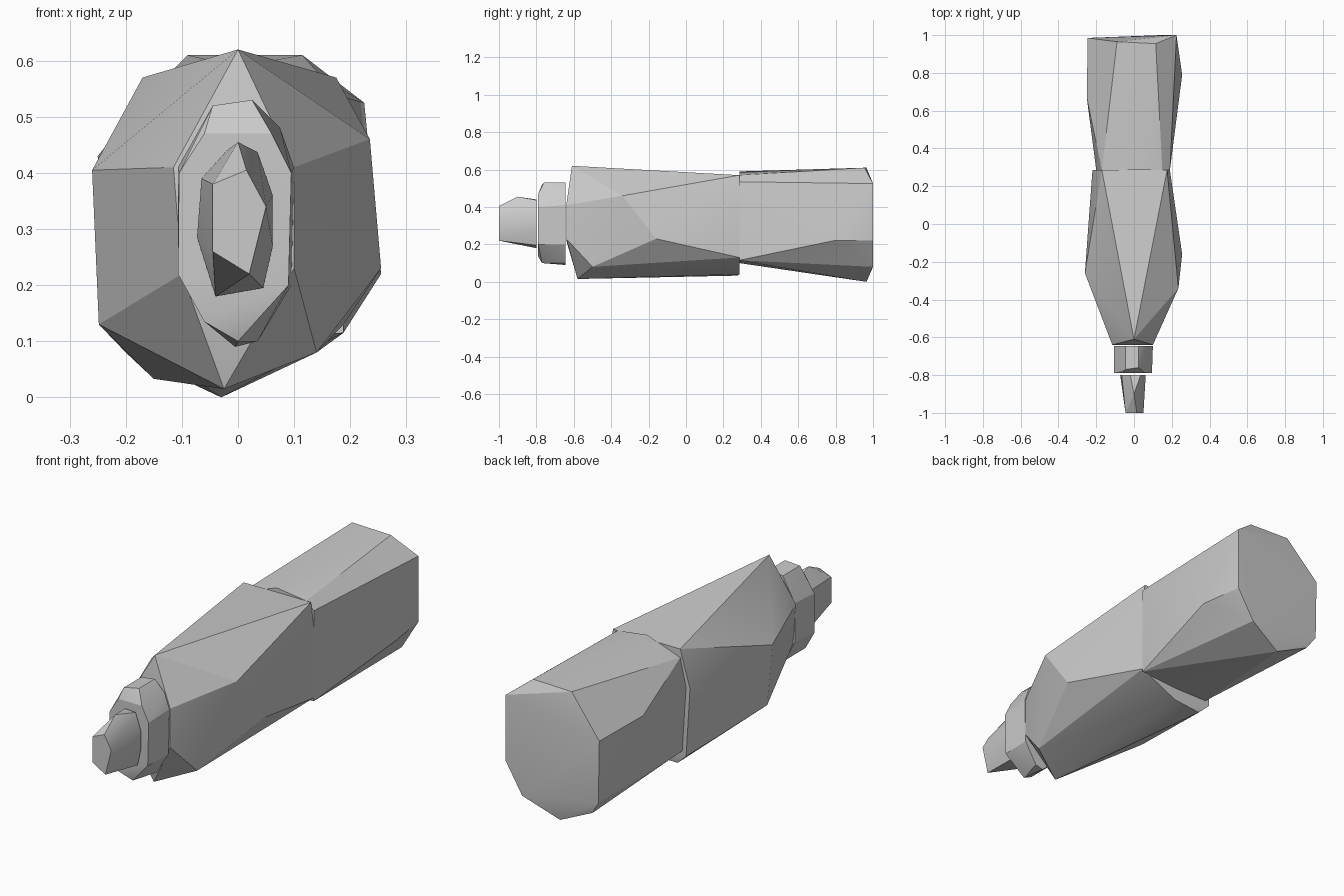
import bpy, bmesh, math

if "Cube" in bpy.data.objects:
    bpy.data.objects.remove(bpy.data.objects["Cube"])


def faceted_block(name, points):
    """Convex, irregularly chipped block wrapped around its corner points."""
    bm = bmesh.new()
    for p in points:
        bm.verts.new(p)
    bmesh.ops.convex_hull(bm, input=bm.verts[:])
    bmesh.ops.delete(bm, geom=[v for v in bm.verts if not v.link_faces], context='VERTS')
    bmesh.ops.dissolve_limit(bm, angle_limit=math.radians(2), verts=bm.verts[:], edges=bm.edges[:])
    bmesh.ops.recalc_face_normals(bm, faces=bm.faces[:])
    mesh = bpy.data.meshes.new(name)
    bm.to_mesh(mesh)
    bm.free()
    obj = bpy.data.objects.new(name, mesh)
    bpy.context.collection.objects.link(obj)
    bpy.ops.object.select_all(action='DESELECT')
    obj.select_set(True)
    bpy.context.view_layer.objects.active = obj
    bpy.ops.object.shade_smooth_by_angle(angle=math.radians(20))
    return obj


def ring(y, outline):
    """Place an x, z outline at depth y."""
    return [(x, y, z) for x, z in outline]


# Small front tip
faceted_block("tip", ring(-1.0, [(-.045, .26), (-.045, .38), (.015, .405), (.05, .34), (.02, .22)])
              + [(0, -.9, .455)]
              + ring(-.8, [(-.02, .44), (-.065, .39), (-.073, .285), (-.04, .18),
                           (.045, .195), (.062, .27), (.062, .36), (.035, .437)]))

# Collar between tip and body
faceted_block("collar", ring(-.79, [(-.107, .22), (-.105, .40), (-.06, .47), (.06, .47),
                                    (.095, .40), (.09, .20), (-.06, .135)])
              + [(.025, -.76, .53), (-.045, -.77, .52), (0, -.77, .10)]
              + ring(-.645, [(-.107, .23), (-.107, .41), (-.045, .52), (.025, .53), (.075, .48),
                             (.1, .41), (.095, .20), (.035, .10), (-.005, .09), (-.06, .135)]))

# Front body, tapering toward the collar
faceted_block("front_body", ring(-.64, [(-.115, .41), (.1, .41), (.1, .23), (-.1, .22)])
              + [(0, -.61, .62), (-.025, -.58, .015), (.14, -.5, .08), (.235, -.34, .46),
                 (.255, -.16, .23), (-.26, -.26, .405), (-.248, -.24, .13), (-.15, .275, .033)]
              + ring(.285, [(-.17, .57), (.175, .57), (.19, .45), (.188, .13),
                            (.0, .04), (-.2, .08), (-.22, .40)]))

# Rear body, widening toward the flat back end
faceted_block("rear_body", ring(.285, [(-.17, .53), (0, .59), (.15, .57), (.19, .535), (.188, .115),
                                       (0, .10), (-.18, .10), (-.2, .40)])
              + [(-.09, .965, .61), (.115, .955, .61), (.255, .79, .22), (-.25, .67, .43),
                 (-.03, .965, 0), (-.2, .97, .08)]
              + ring(1.0, [(.225, .525), (.225, .22), (.14, .08)])
              + ring(.985, [(-.245, .43), (-.24, .14)]))
